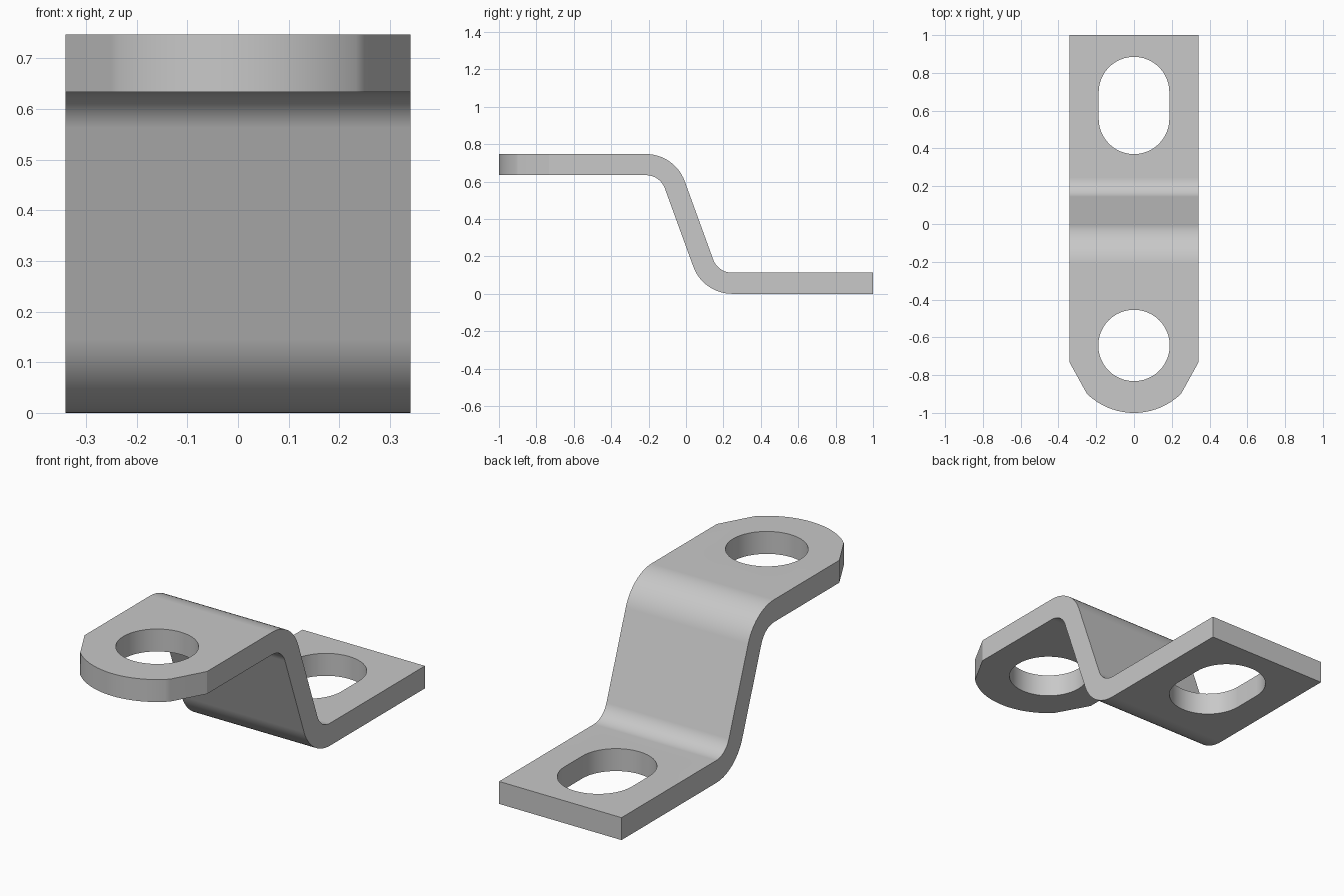
import bpy, bmesh
from math import sin, cos, tan, radians, asin, pi
from mathutils import Vector

if "Cube" in bpy.data.objects:
    bpy.data.objects.remove(bpy.data.objects["Cube"], do_unlink=True)

THICK, HEIGHT, HALF_W = 0.113, 0.747, 0.341
R_OUT, SLOPE = 0.22, radians(70)
MID_Y = 0.016          # centre of the sloped web
HOLE_Y, HOLE_R = -0.643, 0.189

steel = bpy.data.materials.new("steel grey")
steel.use_nodes = True
grey = (0.58, 0.58, 0.58, 1)
steel.diffuse_color = grey
steel.node_tree.nodes["Principled BSDF"].inputs["Base Color"].default_value = grey


def arc(cx, cy, r, a0, a1, n):
    return [(cx + r * cos(a0 + (a1 - a0) * i / n),
             cy + r * sin(a0 + (a1 - a0) * i / n)) for i in range(n + 1)]


def prism(name, points, offset):
    """Extrude a closed outline of 3D points along an offset."""
    bm = bmesh.new()
    face = bm.faces.new([bm.verts.new(p) for p in points])
    result = bmesh.ops.extrude_face_region(bm, geom=[face], use_keep_orig=True)
    verts = [g for g in result["geom"] if isinstance(g, bmesh.types.BMVert)]
    bmesh.ops.translate(bm, verts=verts, vec=Vector(offset))
    bmesh.ops.recalc_face_normals(bm, faces=bm.faces)
    mesh = bpy.data.meshes.new(name)
    bm.to_mesh(mesh)
    bm.free()
    mesh.materials.append(steel)
    obj = bpy.data.objects.new(name, mesh)
    bpy.context.collection.objects.link(obj)
    return obj


def upright(name, outline):
    return prism(name, [(x, y, -0.5) for x, y in outline], (0, 0, 2))


# Bent strip: upper bend centre, mirrored through the web centre for the lower bend
web_half = THICK / 2 / sin(SLOPE)
corner_y = MID_Y + web_half - HEIGHT / 2 / tan(SLOPE)
bend_y = corner_y - R_OUT * tan(SLOPE / 2)
bend_z = HEIGHT - R_OUT
top, web = pi / 2, pi / 2 - SLOPE
outer = arc(bend_y, bend_z, R_OUT, top, web, 14)
inner = arc(bend_y, bend_z, R_OUT - THICK, top, web, 14)


def opposite(points):
    return [(2 * MID_Y - y, HEIGHT - z) for y, z in points]


profile = ([(-1.2, HEIGHT)] + outer + opposite(inner)[::-1]
           + [(1.2, THICK), (1.2, 0)]
           + opposite(outer) + inner[::-1] + [(-1.2, HEIGHT - THICK)])
bracket = prism("offset_bracket", [(-0.5, y, z) for y, z in profile], (1, 0, 0))

# Plan outline: square back, chamfered and rounded front
tip_r = 1 + HOLE_Y
half = asin(0.25 / tip_r)
outline = ([(HALF_W, 1), (-HALF_W, 1), (-HALF_W, -0.733)]
           + arc(0, HOLE_Y, tip_r, -pi / 2 - half, -pi / 2 + half, 24)
           + [(HALF_W, -0.733)])
plan = upright("plan_cutter", outline)

# Round hole and elongated slot
hole = upright("hole_cutter", arc(0, HOLE_Y, HOLE_R, 0, 2 * pi, 48)[:-1])
slot = upright("slot_cutter", arc(0, 0.698, 0.187, 0, pi, 24)
               + arc(0, 0.557, 0.187, pi, 2 * pi, 24))

bpy.context.view_layer.objects.active = bracket
bracket.select_set(True)
for cutter, operation in ((plan, "INTERSECT"), (hole, "DIFFERENCE"), (slot, "DIFFERENCE")):
    cutter.hide_render = True
    mod = bracket.modifiers.new(cutter.name, "BOOLEAN")
    mod.operation, mod.object, mod.solver = operation, cutter, "EXACT"
    bpy.ops.object.modifier_apply(modifier=mod.name)
    bpy.data.objects.remove(cutter, do_unlink=True)

# Smooth bends and holes, crisp rims, level flats
bpy.ops.object.select_all(action="DESELECT")
bracket.select_set(True)
bpy.ops.object.shade_smooth_by_angle(angle=radians(25))
weighted = bracket.modifiers.new("level_flats", "WEIGHTED_NORMAL")
weighted.keep_sharp = True
